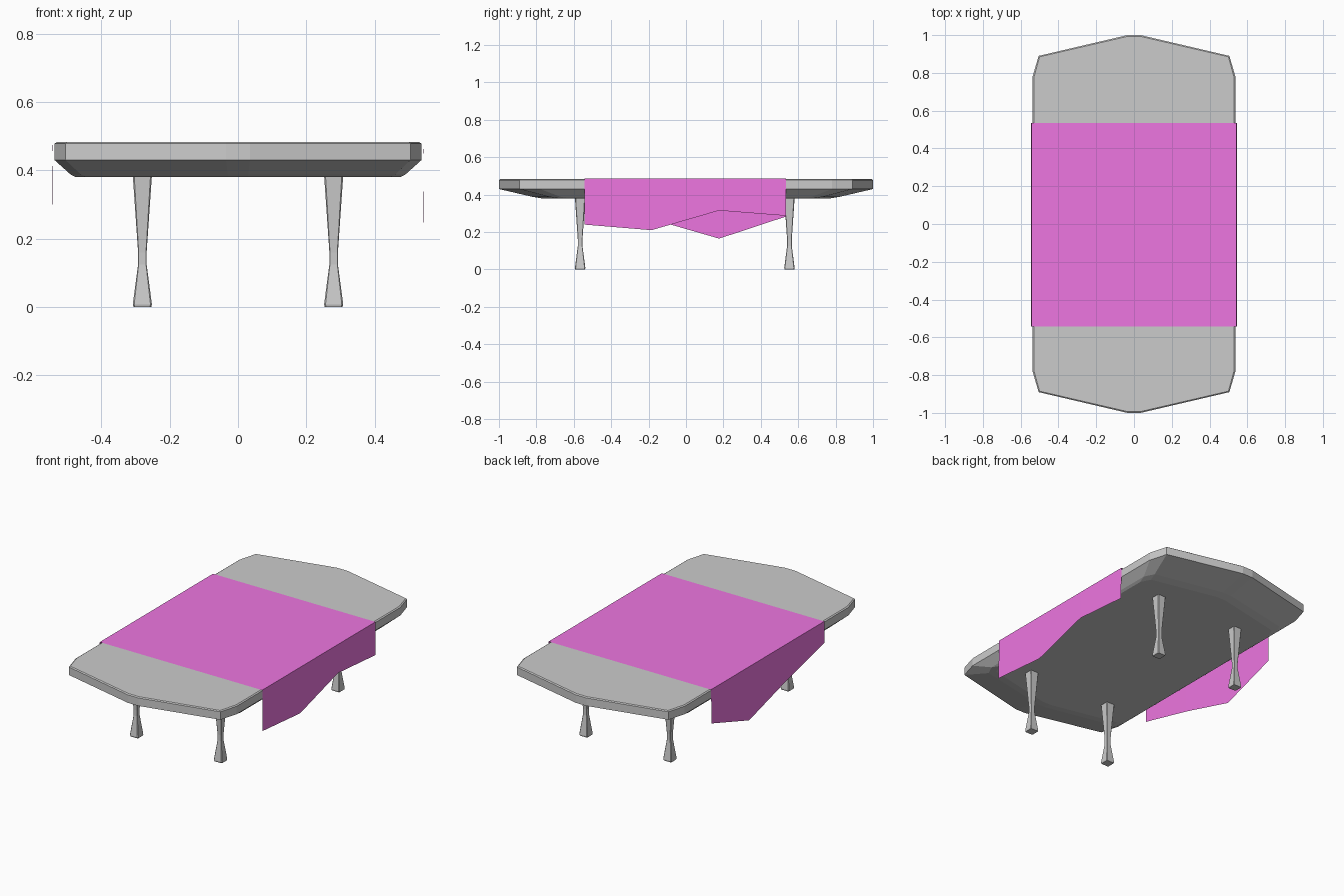
import bpy

if "Cube" in bpy.data.objects:
    bpy.data.objects.remove(bpy.data.objects["Cube"])


def make_object(name, verts, faces):
    mesh = bpy.data.meshes.new(name)
    mesh.from_pydata(verts, [], faces)
    mesh.update()
    obj = bpy.data.objects.new(name, mesh)
    bpy.context.collection.objects.link(obj)
    return obj


def loft(name, rings):
    """Join equal-length rings, bottom to top, and cap both ends."""
    n = len(rings[0])
    verts = [v for ring in rings for v in ring]
    faces = [(r * n + i, r * n + (i + 1) % n, (r + 1) * n + (i + 1) % n, (r + 1) * n + i)
             for r in range(len(rings) - 1) for i in range(n)]
    faces.append(tuple(reversed(range(n))))
    faces.append(tuple(range(len(verts) - n, len(verts))))
    return make_object(name, verts, faces)


def four_way(quarter):
    """Mirror a counter-clockwise +x +y quarter outline into a full one."""
    q = quarter
    return (q + [(-x, y) for x, y in reversed(q)]
            + [(-x, -y) for x, y in q] + [(x, -y) for x, y in reversed(q)])


def ring(quarter, z):
    return [(x, y, z) for x, y in four_way(quarter)]


# Tabletop: pointed-end slab with a sloping underside
rim = [(0.537, 0.78), (0.505, 0.89), (0.035, 1.0)]
tabletop = loft("tabletop", [
    ring([(0.475, 0.62), (0.445, 0.68), (0.03, 0.77)], 0.38),
    ring([(0.49, 0.67), (0.46, 0.73), (0.03, 0.82)], 0.388),
    ring(rim, 0.43),
    ring(rim, 0.478),
    ring([(0.53, 0.776), (0.50, 0.885), (0.035, 0.993)], 0.483),
])

# Legs: square, waisted, with slightly chamfered corners
leg_profile = [(0.0, 0.026), (0.008, 0.028), (0.125, 0.0125),
               (0.16, 0.0125), (0.385, 0.028)]
for end, y in (("front", -0.566), ("back", 0.553)):
    for side, x in (("left", -0.28), ("right", 0.28)):
        rings = [ring([(h, h * 0.85), (h * 0.85, h)], z) for z, h in leg_profile]
        leg = loft(f"{end}_{side}_leg", rings)
        leg.location = (x, y, 0)

# Table runner: thin sheet with uneven hanging sides
ys = [-0.543, -0.185, 0.177, 0.535]
left_hem = [0.36, 0.27, 0.165, 0.283]
right_hem = [0.24, 0.21, 0.315, 0.287]
verts = []
for y, zl, zr in zip(ys, left_hem, right_hem):
    verts += [(-0.545, y, zl), (-0.542, y, 0.486), (0.542, y, 0.486), (0.544, y, zr)]
faces = [(r * 4 + c, r * 4 + c + 1, r * 4 + c + 5, r * 4 + c + 4)
         for r in range(3) for c in range(3)]
runner = make_object("table_runner", verts, [tuple(reversed(f)) for f in faces])
mat = bpy.data.materials.new("magenta_cloth")
mat.diffuse_color = (0.85, 0.18, 0.75, 1)
mat.use_nodes = True
mat.node_tree.nodes["Principled BSDF"].inputs["Base Color"].default_value = mat.diffuse_color
runner.data.materials.append(mat)
